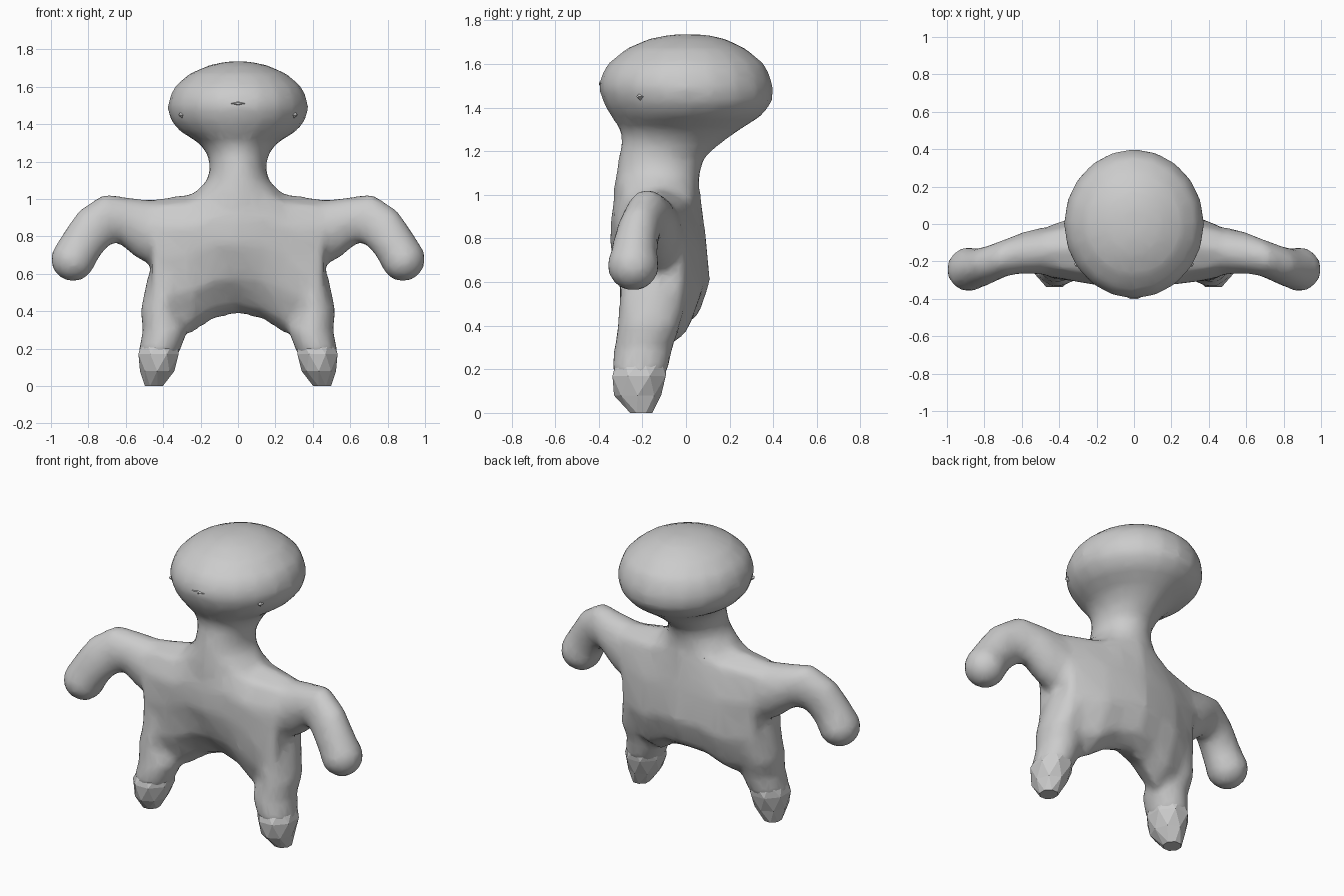
import bpy, bmesh, math
from mathutils import Vector

if "Cube" in bpy.data.objects:
    bpy.data.objects.remove(bpy.data.objects["Cube"])


def loft(bm, rings):
    """Skin a list of equal-length point rings and close both ends."""
    loops = [[bm.verts.new(p) for p in ring] for ring in rings]
    n = len(loops[0])
    for a, b in zip(loops, loops[1:]):
        for i in range(n):
            j = (i + 1) % n
            bm.faces.new((a[i], a[j], b[j], b[i]))
    bm.faces.new(loops[0][::-1])
    bm.faces.new(loops[-1])


def ellipse(c, u, v, n=20, turn=0.0):
    c, u, v = Vector(c), Vector(u), Vector(v)
    angles = [2 * math.pi * i / n + turn for i in range(n)]
    return [c + u * math.cos(a) + v * math.sin(a) for a in angles]


def finish(bm, name):
    bmesh.ops.recalc_face_normals(bm, faces=bm.faces[:])
    mesh = bpy.data.meshes.new(name)
    bm.to_mesh(mesh)
    bm.free()
    obj = bpy.data.objects.new(name, mesh)
    bpy.context.collection.objects.link(obj)
    return obj


body = bmesh.new()

# head and neck: z, front y, back y, half width
HEAD = [(1.735, -.07, .09, .06), (1.715, -.17, .18, .155), (1.67, -.275, .275, .26),
        (1.60, -.36, .36, .34), (1.55, -.39, .385, .365), (1.49, -.402, .402, .378),
        (1.42, -.38, .395, .362), (1.36, -.345, .345, .31), (1.30, -.302, .25, .21),
        (1.24, -.295, .165, .165), (1.17, -.31, .085, .15), (1.10, -.32, .065, .165),
        (1.04, -.33, .06, .225), (.95, -.335, .06, .24)]
loft(body, [ellipse((0, (f + b) / 2, z), (w, 0, 0), (0, (b - f) / 2, 0)) for z, f, b, w in HEAD])

# torso: side outlines (y, z) at the middle, the chest side and the flank
MID = [(-.14, 1.1), (-.31, 1.06), (-.345, .9), (-.35, .76), (-.28, .57), (-.16, .43),
       (-.04, .385), (.06, .45), (.112, .6), (.095, .78), (.065, 1.02)]
SIDE = [(-.12, 1.03), (-.26, .98), (-.32, .85), (-.315, .7), (-.29, .5), (-.22, .34),
        (-.12, .275), (0, .36), (.07, .55), (.06, .78), (.01, .97)]
FLANK = [(-.13, 1.0), (-.23, .96), (-.28, .85), (-.29, .7), (-.3, .5), (-.26, .35),
         (-.17, .28), (-.07, .38), (-.02, .55), (-.01, .78), (-.04, .95)]
NEAR = [((a + c) / 2, (b + d) / 2 + .025) for (a, b), (c, d) in zip(MID, SIDE)]
half = [(.13, NEAR), (.25, SIDE), (.46, FLANK)]
sections = [(-x, s) for x, s in reversed(half)] + [(0, MID)] + half
loft(body, [[(x, y, z) for y, z in s] for x, s in sections])

# arms (x, y, z, depth radius, radius) and legs (z, x, y, x radius, y radius)
ARM = [(.38, -.14, .81, .13, .19), (.5, -.145, .84, .125, .16), (.6, -.155, .885, .11, .127),
       (.685, -.18, .895, .10, .137), (.77, -.215, .845, .10, .125),
       (.83, -.235, .765, .105, .117), (.885, -.242, .675, .112, .118)]
LEG = [(.6, .37, -.14, .11, .16), (.4, .415, -.17, .108, .145), (.3, .388, -.195, .122, .135),
       (.2, .418, -.21, .113, .13), (.15, .42, -.215, .095, .1)]
for s in (1, -1):
    rings = []
    for i, (x, y, z, ry, r) in enumerate(ARM):
        a, b = ARM[max(i - 1, 0)], ARM[min(i + 1, len(ARM) - 1)]
        d = Vector((b[0] - a[0], 0, b[2] - a[2])).normalized()
        rings.append(ellipse((s * x, y, z), (0, ry, 0), (-s * d.z * r, 0, d.x * r), 16))
    loft(body, rings)
    # rounded hand
    hand = bmesh.ops.create_icosphere(body, subdivisions=3, radius=.12)
    bmesh.ops.translate(body, verts=hand["verts"], vec=(s * .882, -.242, .677))
    loft(body, [ellipse((s * x, y, z), (rx, 0, 0), (0, ry, 0), 16) for z, x, y, rx, ry in LEG])

# fuse the parts into one soft, irregularly triangulated skin
obj = finish(body, "body")
mod = obj.modifiers.new("fuse", 'REMESH')
mod.mode, mod.voxel_size = 'VOXEL', .022
mod = obj.modifiers.new("soften", 'SMOOTH')
mod.factor, mod.iterations = .5, 9
mod = obj.modifiers.new("coarsen", 'DECIMATE')
mod.ratio = .3
bpy.context.view_layer.objects.active = obj
obj.select_set(True)
for m in list(obj.modifiers):
    bpy.ops.object.modifier_apply(modifier=m.name)
bpy.ops.object.shade_smooth_by_angle(angle=math.radians(30))

# faceted feet: z, x, y, x radius, y radius
FOOT = [(.25, .412, -.2, .1, .115), (.17, .425, -.215, .116, .132),
        (.08, .432, -.222, .092, .108), (0, .45, -.205, .052, .055)]
for s, side in ((1, "right"), (-1, "left")):
    bm = bmesh.new()
    loft(bm, [ellipse((s * x, y, z), (s * rx, 0, 0), (0, ry, 0), 8, .39 * (k % 2))
              for k, (z, x, y, rx, ry) in enumerate(FOOT)])
    bmesh.ops.triangulate(bm, faces=bm.faces[:])
    finish(bm, "foot_" + side)

# small diamond-shaped nose and eye ridges
for name, x, y, z, w, turn in (("nose", 0, -.388, 1.51, .085, 0),
                               ("eye_right", .305, -.215, 1.45, .03, .9),
                               ("eye_left", -.305, -.215, 1.45, .03, -.9)):
    bm = bmesh.new()
    loft(bm, [ellipse((0, dy, 0), (w * k, 0, 0), (0, 0, .025 * k), 4)
              for dy, k in ((.02, 1), (-.012, .25))])
    ridge = finish(bm, name)
    ridge.location = (x, y, z)
    ridge.rotation_euler.z = turn
